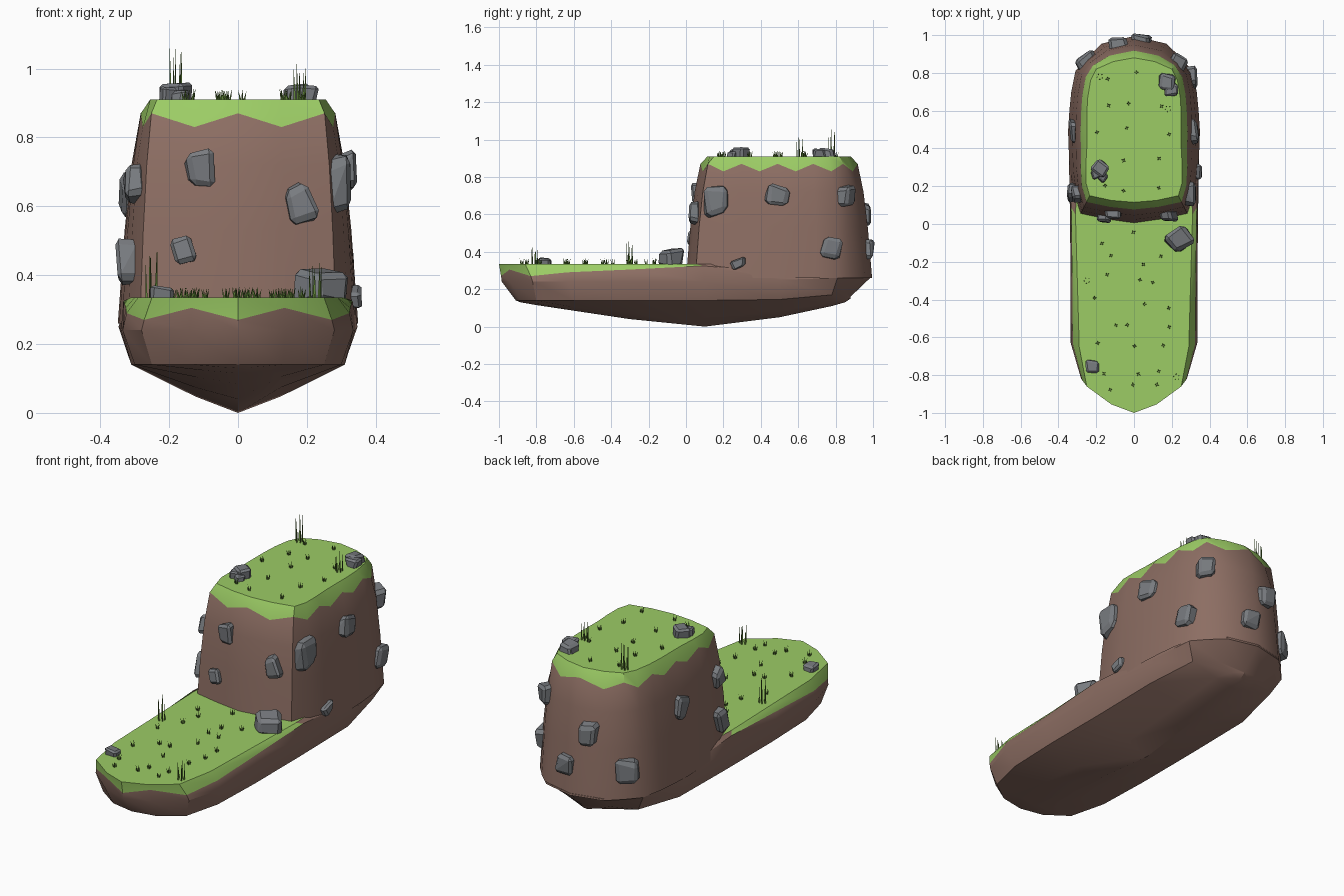
import bpy, bmesh, math, random
from mathutils import Vector, Matrix

random.seed(4)
if "Cube" in bpy.data.objects:
    bpy.data.objects.remove(bpy.data.objects["Cube"])


def material(name, rgb):
    m = bpy.data.materials.new(name)
    m.use_nodes = True
    m.diffuse_color = (*rgb, 1)
    m.node_tree.nodes["Principled BSDF"].inputs["Base Color"].default_value = (*rgb, 1)
    return m


EARTH = material("brown_earth", (0.266, 0.156, 0.125))
GRASS = material("light_grass", (0.332, 0.604, 0.13))
STONE = material("grey_stone", (0.19, 0.2, 0.215))
BLADE = material("dark_grass_blade", (0.12, 0.24, 0.04))


def finish(name, bm, mats, smooth=None):
    mesh = bpy.data.meshes.new(name)
    bm.to_mesh(mesh)
    bm.free()
    ob = bpy.data.objects.new(name, mesh)
    bpy.context.collection.objects.link(ob)
    for m in mats:
        mesh.materials.append(m)
    if smooth:
        bpy.ops.object.select_all(action="DESELECT")
        ob.select_set(True)
        bpy.context.view_layer.objects.active = ob
        bpy.ops.object.shade_smooth_by_angle(angle=math.radians(smooth))
    return ob


def loft(name, rows, grass_until):
    """Skin mirrored half outlines from the rim down; the first band is grass."""
    bm = bmesh.new()
    loops = []
    for row in rows:
        full = row + [(-x, y, z) for x, y, z in row[-2:0:-1]]
        loops.append([bm.verts.new(p) for p in full])
    count = len(loops[0])
    for r in range(len(rows) - 1):
        for i in range(count):
            j = (i + 1) % count
            f = bm.faces.new((loops[r][i], loops[r + 1][i], loops[r + 1][j], loops[r][j]))
            station = min(i, count - 1 - i)
            f.material_index = int(r == 0 and station < grass_until)
    bm.faces.new(loops[0]).material_index = 1
    bmesh.ops.remove_doubles(bm, verts=bm.verts, dist=0.0005)
    bmesh.ops.dissolve_degenerate(bm, edges=bm.edges, dist=0.0005)
    bmesh.ops.recalc_face_normals(bm, faces=bm.faces)
    return finish(name, bm, [EARTH, GRASS], 30)


def at(outline, heights):
    return [(x, y, z) for (x, y), z in zip(outline, heights)]


# Lower island: a boat-like hull with a grassy deck, its back rim tucked into the cliff
rim = [(0, -1), (.12, -.955), (.25, -.86), (.29, -.65), (.3, -.3),
       (.31, .05), (.29, .5), (.25, .78), (.1, .88), (0, .9)]
waist = [(0, -.985), (.14, -.94), (.28, -.82), (.335, -.63), (.335, -.3),
         (.34, .1), (.347, .5), (.31, .81), (.17, .955), (0, .995)]
chine = [(0, -.91), (.13, -.885), (.25, -.8), (.3, -.6), (.31, -.3),
         (.31, .1), (.31, .5), (.26, .78), (.14, .85), (0, .88)]
edge_z = [.27, .305, .27, .29, .305, .325, .29, .29, .29, .29]
waist_z = [.24, .24, .24, .24, .24, .24, .25, .26, .27, .27]
chine_z = [.14, .14, .14, .14, .14, .14, .145, .17, .18, .16]
keel_z = [.14, .13, .115, .085, .04, 0, .05, .11, .13, .15]
edge = [((a + 3 * c) / 4, (b + 3 * d) / 4) for (a, b), (c, d) in zip(rim, waist)]
belly = [(x * .4, y) for x, y in chine]
belly_z = [k + (c - k) * .34 for k, c in zip(keel_z, chine_z)]
keel = [(0, y) for x, y in chine]
loft("lower_island", [at(rim, [.335] * len(rim)), at(edge, edge_z), at(waist, waist_z),
                      at(chine, chine_z), at(belly, belly_z), at(keel, keel_z)], 5)

# Upper cliff: a steep block with a ragged turf edge
foot = [(0, 0), (.14, .02), (.285, .05), (.32, .16), (.337, .27), (.345, .38), (.349, .49),
        (.342, .6), (.332, .7), (.31, .81), (.25, .88), (.17, .955), (0, .995)]
brow = [(0, .115), (.12, .125), (.235, .15), (.255, .22), (.255, .31), (.25, .4), (.25, .49),
        (.25, .58), (.245, .67), (.23, .76), (.2, .82), (.11, .86), (0, .88)]


def between(t):
    return [(a + (c - a) * t, b + (d - b) * t) for (a, b), (c, d) in zip(foot, brow)]


def level(z):
    return [z] * len(foot)


ragged = [.83 if i % 2 else .87 for i in range(len(foot))]
loft("upper_cliff", [at(brow, level(.91)), at(between(.67), ragged),
                     at(between(.4), level(.72)), at(between(.2), level(.53)),
                     at(foot, level(.26))], len(foot))


# Rocks: irregular chamfered blocks
def rock(name, centre, half, twist=None):
    bm = bmesh.new()
    bmesh.ops.create_cube(bm, size=2)
    for v in bm.verts:
        v.co = [c * random.uniform(.55, 1.1) for c in v.co]
    bmesh.ops.bevel(bm, geom=bm.edges[:], offset=.28, segments=1, affect="EDGES")
    hull = bmesh.ops.convex_hull(bm, input=bm.verts[:])
    bmesh.ops.delete(bm, geom=[g for g in hull["geom_interior"] + hull["geom_unused"]
                               if isinstance(g, bmesh.types.BMVert)], context="VERTS")
    bmesh.ops.dissolve_limit(bm, angle_limit=.25, verts=bm.verts[:], edges=bm.edges[:])
    axis, angle = twist or ("Z", random.uniform(0, 3))
    turn = Matrix.Rotation(angle, 4, axis)
    bm.transform(Matrix.Translation(centre) @ turn @ Matrix.Diagonal((*half, 1)))
    bmesh.ops.recalc_face_normals(bm, faces=bm.faces)
    finish(name, bm, [STONE])


front_rocks = [(-.11, .06, .705, .052, .056), (.18, .05, .61, .048, .066),
               (-.155, .04, .47, .038, .05)]
for i, (x, y, z, w, h) in enumerate(front_rocks):
    rock(f"front_wall_rock_{i + 1}", (x, y, z), (w, .037, h), ("Y", random.uniform(-.4, .4)))

side_rocks = [(.3, .16, .665, .078, .09), (.305, .49, .7, .078, .064), (.32, .28, .335, .045, .027),
              (.295, .78, .41, .068, .064), (-.31, .49, .64, .06, .066),
              (-.3, .165, .66, .045, .055), (-.32, .165, .43, .05, .072)]
for i, (x, y, z, w, h) in enumerate(side_rocks):
    rock(f"side_wall_rock_{i + 1}", (x, y, z), (.04, w, h), ("X", random.uniform(-.4, .4)))

back_rocks = [(.24, .85, .7, .055), (-.26, .86, .41, .066), (-.08, .95, .6, .06),
              (.04, .965, .4, .055)]
for i, (x, y, z, r) in enumerate(back_rocks):
    out = math.atan2(-x, y - .45)
    rock(f"back_wall_rock_{i + 1}", (x, y, z), (r, .042, r * 1.1), ("Z", out))

ground_rocks = [(.24, -.09, .365, .068, .06), (-.22, -.755, .345, .038, .028),
                (-.175, .3, .925, .042, .034), (-.2, .265, .92, .025, .026),
                (-.17, .25, .915, .028, .026), (.17, .755, .925, .05, .04),
                (.195, .71, .92, .038, .033)]
for i, (x, y, z, r, h) in enumerate(ground_rocks):
    rock(f"ground_rock_{i + 1}", (x, y, z), (r, r, h))


# Grass blades: thin three-sided spikes leaning outward
def tuft(bm, x, y, z, height, blades, radius, lean):
    start = random.uniform(0, 6)
    for k in range(blades):
        a = start + k * 2 * math.pi / blades
        out = Vector((math.cos(a), math.sin(a), 0))
        h = height * random.uniform(.75, 1)
        base = Vector((x, y, z - .005)) + out * radius
        tip = bm.verts.new(base + out * lean + Vector((0, 0, h + .005)))
        ring = [bm.verts.new(base + .0042 * Vector((math.cos(q), math.sin(q), 0)))
                for q in (a, a + 2.1, a + 4.2)]
        for p in range(3):
            bm.faces.new((ring[p], ring[(p + 1) % 3], tip))


tall = bmesh.new()
for x, y, z, h in [(-.18, .78, .91, .19), (.18, .61, .91, .115),
                   (-.25, -.3, .335, .15), (.225, -.81, .335, .12)]:
    tuft(tall, x, y, z, h, 5, .015, .004)
finish("tall_grass", tall, [BLADE])

short = bmesh.new()
for z, y0, y1, rows in [(.91, .2, .8, 5), (.335, -.88, -.07, 8)]:
    for r in range(rows):
        for c in range(3):
            x = (c - 1) * .15 + random.uniform(-.06, .06)
            y = y0 + (y1 - y0) * r / (rows - 1) + random.uniform(-.035, .035)
            if y < -.8:
                x *= .6
            tuft(short, x, y, z, .032, 4, .004, .008)
finish("short_grass", short, [BLADE])
